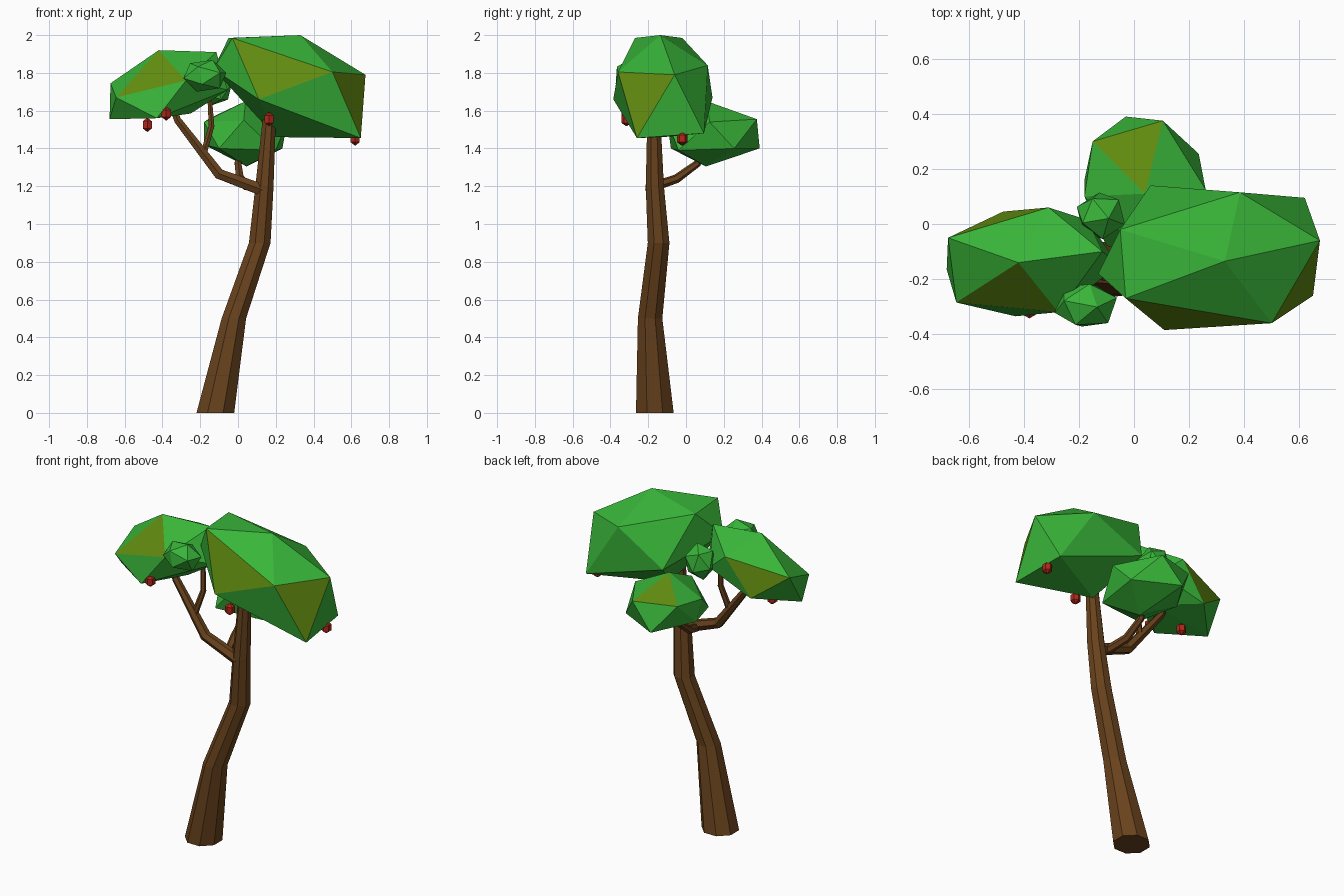
import bpy, bmesh
from mathutils import Vector, Matrix, Euler
from math import cos, sin, tau

if "Cube" in bpy.data.objects:
    bpy.data.objects.remove(bpy.data.objects["Cube"])


def material(name, r, g, b):
    m = bpy.data.materials.new(name)
    m.diffuse_color = (r, g, b, 1)
    m.use_nodes = True
    m.node_tree.nodes["Principled BSDF"].inputs["Base Color"].default_value = m.diffuse_color
    return m


BARK = material("bark", 0.14, 0.055, 0.012)
LEAF = material("leaf", 0.04, 0.46, 0.04)
OLIVE = material("leaf_olive", 0.12, 0.26, 0.005)
RED = material("fruit_red", 0.45, 0.02, 0.01)


def finish(bm, name, *mats):
    bmesh.ops.recalc_face_normals(bm, faces=bm.faces)
    me = bpy.data.meshes.new(name)
    bm.to_mesh(me)
    bm.free()
    for m in mats:
        me.materials.append(m)
    ob = bpy.data.objects.new(name, me)
    bpy.context.collection.objects.link(ob)
    return ob


def limb(name, path, sides, upright=False):
    """Tapered tube through (x, y, z, radius) points."""
    bm = bmesh.new()
    pts = [Vector(p[:3]) for p in path]
    rings = []
    for i, p in enumerate(path):
        d = pts[min(i + 1, len(pts) - 1)] - pts[max(i - 1, 0)]
        if upright:
            d = Vector((0, 0, 1))
        q = Vector((0, 0, 1)).rotation_difference(d)
        rings.append([bm.verts.new(pts[i] + q @ Vector(
            (p[3] * cos(tau * (k + .5) / sides), p[3] * sin(tau * (k + .5) / sides), 0)))
            for k in range(sides)])
    for a, b in zip(rings, rings[1:]):
        for k in range(sides):
            j = (k + 1) % sides
            bm.faces.new((a[k], a[j], b[j], b[k]))
    bm.faces.new(rings[0])
    bm.faces.new(rings[-1])
    return finish(bm, name, BARK)


def leaf_clump(name, corners, olive):
    """Convex faceted clump; faces nearest the olive spots get the olive tint."""
    bm = bmesh.new()
    for c in corners:
        bm.verts.new(c)
    bmesh.ops.convex_hull(bm, input=bm.verts[:])
    for spot in olive:
        f = min(bm.faces, key=lambda f: (f.calc_center_median() - Vector(spot)).length)
        f.material_index = 1
    return finish(bm, name, LEAF, OLIVE)


def small_clump(name, loc, scale, rot):
    bm = bmesh.new()
    mat = Matrix.LocRotScale(Vector(loc), None, Vector(scale)) @ Euler(rot).to_matrix().to_4x4()
    bmesh.ops.create_icosphere(bm, subdivisions=1, radius=1, matrix=mat)
    return finish(bm, name, LEAF)


# Trunk and branches
limb("trunk", [(-0.12, -0.165, 0, 0.108), (-0.022, -0.19, 0.5, 0.07),
               (0.115, -0.145, 0.9, 0.062), (0.14, -0.165, 1.2, 0.052),
               (0.165, -0.17, 1.55, 0.038)], 8, upright=True)
limb("left_branch", [(0.13, -0.18, 1.18, 0.036), (-0.10, -0.175, 1.265, 0.032),
                     (-0.32, -0.15, 1.55, 0.022), (-0.36, -0.14, 1.66, 0.018)], 6)
limb("upper_twig", [(-0.18, -0.165, 1.38, 0.019), (-0.14, -0.14, 1.52, 0.017),
                    (-0.155, -0.12, 1.74, 0.012)], 6)
limb("back_branch", [(0.05, -0.165, 1.2, 0.026), (0.01, -0.05, 1.24, 0.024),
                     (0.0, 0.06, 1.32, 0.02), (0.01, 0.09, 1.42, 0.016)], 6)

# Large leaf clumps
leaf_clump("right_crown", [
    (0.33, -0.135, 2.0), (-0.03, -0.27, 1.985), (-0.05, -0.02, 1.985),
    (0.385, 0.115, 1.84), (0.675, -0.06, 1.79), (0.50, -0.36, 1.805),
    (0.11, -0.385, 1.66), (0.06, 0.14, 1.67), (-0.13, -0.18, 1.82),
    (0.62, 0.095, 1.48), (0.65, -0.26, 1.455), (0.2, -0.12, 1.46)],
    [(0.19, -0.34, 1.82), (0.61, -0.23, 1.68)])
leaf_clump("left_crown", [
    (-0.42, -0.14, 1.92), (-0.115, -0.1, 1.91), (-0.31, 0.06, 1.82),
    (-0.675, -0.05, 1.745), (-0.645, -0.285, 1.67), (-0.275, -0.32, 1.76),
    (-0.43, -0.335, 1.56), (-0.68, -0.165, 1.555), (-0.475, 0.045, 1.6),
    (-0.17, 0.015, 1.7), (-0.055, -0.15, 1.71), (-0.25, -0.13, 1.585)],
    [(-0.45, -0.25, 1.78), (-0.49, 0.02, 1.72)])
leaf_clump("back_crown", [
    (0.04, 0.11, 1.65), (-0.15, 0.30, 1.56), (0.105, 0.375, 1.555),
    (0.26, 0.125, 1.54), (0.03, -0.10, 1.55), (-0.18, 0.10, 1.54),
    (-0.03, 0.39, 1.40), (0.235, 0.255, 1.40), (0.2, -0.04, 1.39),
    (-0.10, -0.08, 1.40), (-0.18, 0.16, 1.42), (0.045, 0.105, 1.305)],
    [(0.0, 0.26, 1.59)])

# Small leaf clumps filling the gaps
small_clump("front_small_clump", (-0.175, -0.295, 1.785), (0.12, 0.09, 0.09), (0.2, 0.3, 0.4))
small_clump("rear_small_clump", (-0.12, 0.03, 1.73), (0.095, 0.09, 0.11), (0.3, 0.1, 0.9))

# Hanging fruit
for i, loc in enumerate([(-0.48, -0.16, 1.525), (-0.38, -0.315, 1.585),
                         (0.165, -0.315, 1.555), (0.62, -0.02, 1.452)]):
    bm = bmesh.new()
    bmesh.ops.create_uvsphere(bm, u_segments=6, v_segments=3, radius=1,
                              matrix=Matrix.LocRotScale(Vector(loc), None, Vector((0.032, 0.032, 0.038))))
    finish(bm, f"fruit_{i + 1}", RED)
